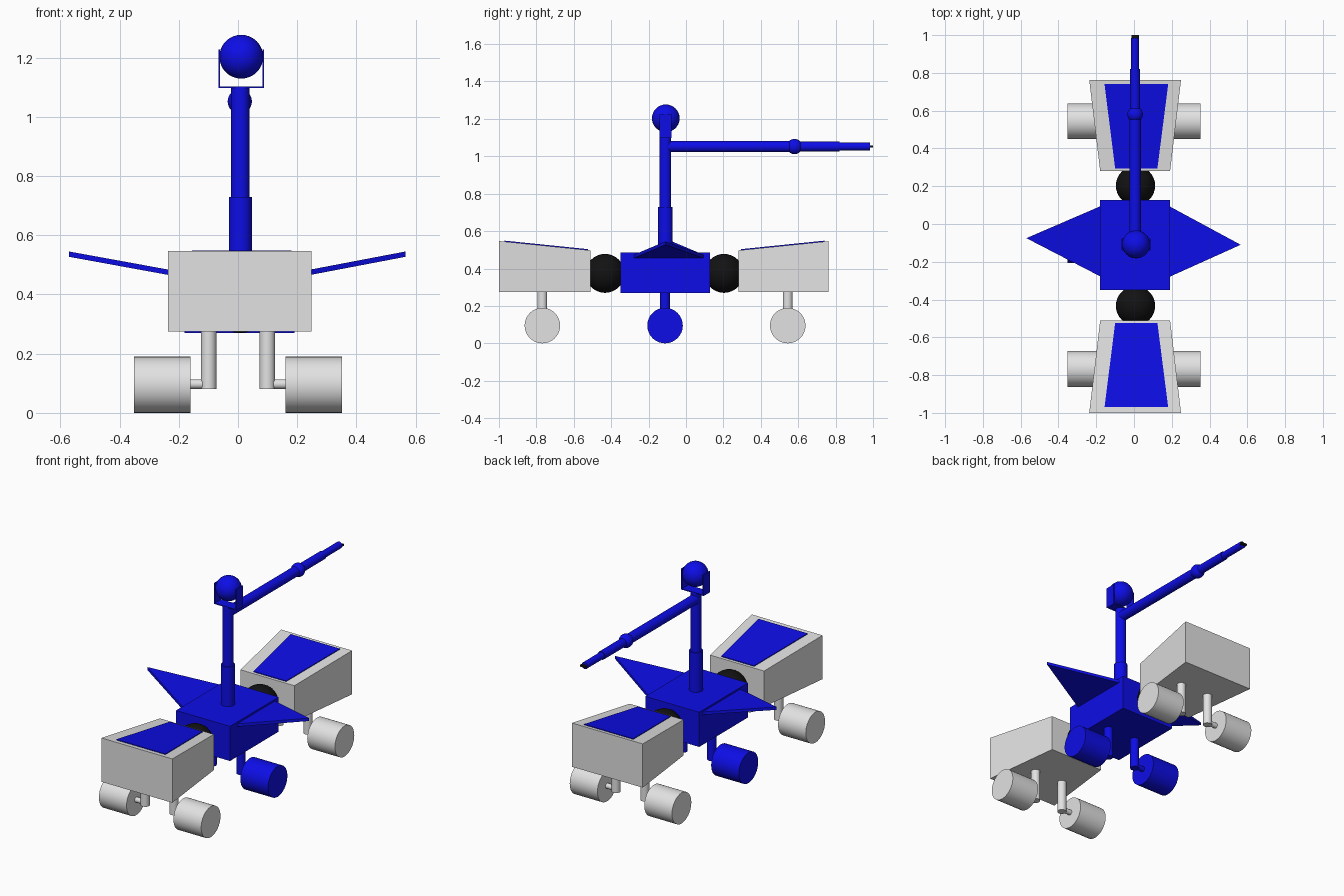
import bpy, bmesh, math
from mathutils import Vector

if "Cube" in bpy.data.objects:
    bpy.data.objects.remove(bpy.data.objects["Cube"])

YC = -0.115   # fore-aft mirror plane of the chassis
XC = 0.006    # body centre line


def material(name, rgb):
    m = bpy.data.materials.new(name)
    m.diffuse_color = (*rgb, 1)
    m.use_nodes = True
    m.node_tree.nodes["Principled BSDF"].inputs["Base Color"].default_value = m.diffuse_color
    return m


BLUE = material("blue paint", (0.004, 0.004, 0.8))
WHITE = material("pale grey", (0.76, 0.76, 0.76))
BLACK = material("black rubber", (0.006, 0.006, 0.006))


def finish(ob, name, mat):
    ob.name = name
    ob.data.materials.append(mat)
    bpy.ops.object.select_all(action='DESELECT')
    ob.select_set(True)
    bpy.context.view_layer.objects.active = ob
    bpy.ops.object.shade_smooth_by_angle(angle=math.radians(35))
    return ob


def ball(name, mat, loc, r):
    bpy.ops.mesh.primitive_uv_sphere_add(segments=32, ring_count=16, radius=r, location=loc)
    return finish(bpy.context.object, name, mat)


def rod(name, mat, a, b, r):
    a, b = Vector(a), Vector(b)
    bpy.ops.mesh.primitive_cylinder_add(vertices=32, radius=r, depth=(b - a).length,
                                        location=(a + b) / 2)
    ob = bpy.context.object
    ob.rotation_euler = (b - a).to_track_quat('Z', 'Y').to_euler()
    return finish(ob, name, mat)


def box(name, mat, lo, hi):
    lo, hi = Vector(lo), Vector(hi)
    bpy.ops.mesh.primitive_cube_add(size=1, location=(lo + hi) / 2)
    bpy.context.object.scale = hi - lo
    return finish(bpy.context.object, name, mat)


def loft(name, mat, bottom, top):
    """Solid between two matching polygons."""
    bm = bmesh.new()
    lo = [bm.verts.new(p) for p in bottom]
    hi = [bm.verts.new(p) for p in top]
    bm.faces.new(lo[::-1])
    bm.faces.new(hi)
    n = len(lo)
    for i in range(n):
        bm.faces.new((lo[i], lo[(i + 1) % n], hi[(i + 1) % n], hi[i]))
    bmesh.ops.recalc_face_normals(bm, faces=bm.faces[:])
    me = bpy.data.meshes.new(name)
    bm.to_mesh(me)
    bm.free()
    ob = bpy.data.objects.new(name, me)
    bpy.context.collection.objects.link(ob)
    return finish(ob, name, mat)


def roof_z(d):
    """Height of the sloping pod roof at distance d from the mirror plane."""
    return 0.497 + (d - 0.395) / 0.49 * 0.05


# End pods, their roof panels and the ball joints to the centre
for s, end in ((-1, "front"), (1, "rear")):
    near, far = 0.395, 0.885 if s < 0 else 0.878
    plan = [(XC - 0.185, near), (XC + 0.185, near), (XC + 0.243, far), (XC - 0.243, far)]
    loft(end + "_pod", WHITE,
         [(x, YC + s * d, 0.275) for x, d in plan],
         [(x, YC + s * d, roof_z(d)) for x, d in plan])
    plan = [(-0.10, 0.41), (0.124, 0.41), (0.181, 0.855), (-0.156, 0.855)]
    loft(end + "_roof_panel", BLUE,
         [(x, YC + s * d, roof_z(d) - 0.003) for x, d in plan],
         [(x, YC + s * d, roof_z(d) + 0.005) for x, d in plan])
    ball(end + "_joint", BLACK, (0.008, YC + s * 0.318, 0.374), 0.104)

# Centre body
box("centre_body", BLUE, (-0.18, -0.35, 0.27), (0.19, 0.128, 0.485))

# Triangular wings tilting upward
for s, side, tip in ((-1, "left", (-0.57, -0.075)), (1, "right", (0.565, -0.11))):
    tri = [(XC + s * 0.17, 0.1, 0.453), (XC + s * 0.17, -0.285, 0.453), (*tip, 0.527)]
    loft(side + "_wing", BLUE, tri, [(x, y, z + 0.018) for x, y, z in tri])

# Legs, axles and wheels
for y, end, mat in ((-0.768, "front", WHITE), (-0.112, "middle", BLUE), (0.544, "rear", WHITE)):
    for s, side in ((-1, "left"), (1, "right")):
        n = end + "_" + side
        rod(n + "_leg", mat, (s * 0.099, y, 0.08), (s * 0.099, y, 0.29), 0.026)
        rod(n + "_axle", mat, (s * 0.095, y, 0.097), (s * 0.18, y, 0.097), 0.016)
        rod(n + "_wheel", mat, (s * 0.161, y, 0.095), (s * 0.351, y, 0.095), 0.095)

# Mast, bracket and head
rod("mast_base", BLUE, (0.008, -0.11, 0.45), (0.008, -0.11, 0.73), 0.039)
rod("mast", BLUE, (0.008, -0.11, 0.72), (0.008, -0.11, 1.1), 0.031)
box("bracket_base", BLUE, (-0.066, -0.141, 1.097), (0.088, -0.078, 1.103))
for x, side in ((-0.063, "left"), (0.085, "right")):
    box("bracket_" + side, BLUE, (x - 0.003, -0.141, 1.097), (x + 0.003, -0.078, 1.227))
ball("head", BLUE, (0.011, -0.108, 1.203), 0.074)

# Arm with elbow, forearm and tip
ax, az = 0.006, 1.052
rod("upper_arm", BLUE, (ax, -0.11, az), (ax, 0.58, az), 0.03)
ball("elbow", BLUE, (ax, 0.58, az), 0.041)
rod("forearm", BLUE, (ax, 0.58, az), (ax, 0.82, az), 0.026)
rod("wrist", BLUE, (ax, 0.81, az), (ax, 0.985, az), 0.021)
box("arm_tip", BLACK, (ax - 0.02, 0.98, az - 0.006), (ax + 0.02, 1.0, az + 0.006))
